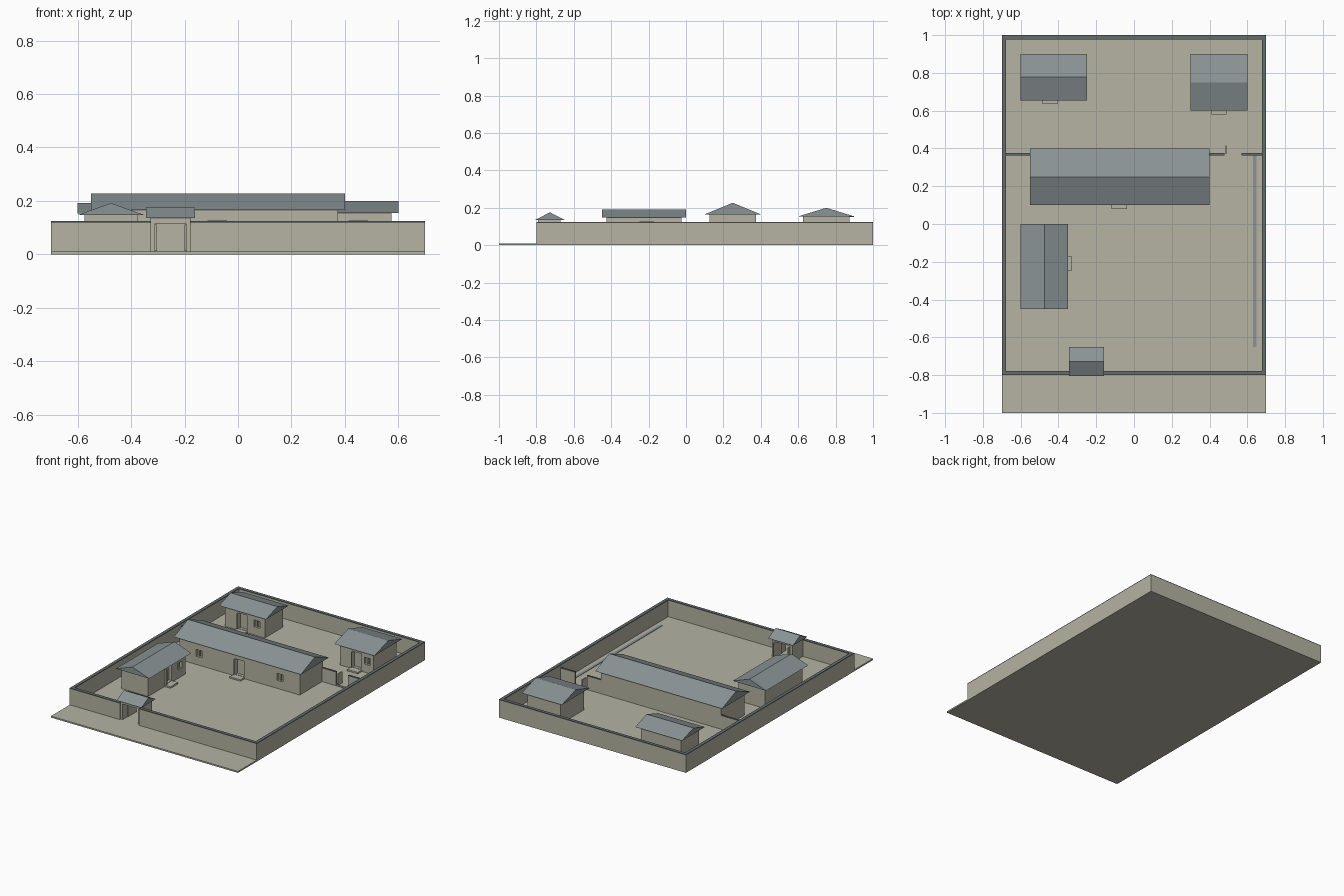
import bpy, bmesh
from mathutils import Matrix, Vector

if "Cube" in bpy.data.objects:
    bpy.data.objects.remove(bpy.data.objects["Cube"])


def mat(name, r, g, b):
    m = bpy.data.materials.new(name)
    lin = [((c / 255 + 0.055) / 1.055) ** 2.4 for c in (r, g, b)]
    m.diffuse_color = (*lin, 1)
    m.use_nodes = True
    m.node_tree.nodes["Principled BSDF"].inputs["Base Color"].default_value = m.diffuse_color
    return m


TAN = mat("tan plaster", 181, 179, 163)
SLATE = mat("slate roof", 138, 147, 149)
CAP = mat("dark coping", 100, 108, 110)


def make(name, bm, material):
    bmesh.ops.recalc_face_normals(bm, faces=bm.faces)
    me = bpy.data.meshes.new(name)
    bm.to_mesh(me)
    bm.free()
    ob = bpy.data.objects.new(name, me)
    me.materials.append(material)
    bpy.context.collection.objects.link(ob)
    return ob


def box(name, x0, x1, y0, y1, z0, z1, material=TAN):
    bm = bmesh.new()
    size = Matrix.Diagonal((x1 - x0, y1 - y0, z1 - z0, 1))
    mid = Matrix.Translation(((x0 + x1) / 2, (y0 + y1) / 2, (z0 + z1) / 2))
    bmesh.ops.create_cube(bm, size=1, matrix=mid @ size)
    return make(name, bm, material)


def gable(name, x0, x1, y0, y1, z0, z1, along_y=False):
    """Solid triangular roof prism."""
    bm = bmesh.new()
    if along_y:
        tri = [(x0, y0, z0), (x1, y0, z0), ((x0 + x1) / 2, y0, z1)]
        move = Vector((0, y1 - y0, 0))
    else:
        tri = [(x0, y0, z0), (x0, y1, z0), (x0, (y0 + y1) / 2, z1)]
        move = Vector((x1 - x0, 0, 0))
    f = bm.faces.new([bm.verts.new(p) for p in tri])
    ext = bmesh.ops.extrude_face_region(bm, geom=[f], use_keep_orig=True)
    bmesh.ops.translate(bm, vec=move,
                        verts=[v for v in ext["geom"] if isinstance(v, bmesh.types.BMVert)])
    return make(name, bm, SLATE)


def cut(ob, cutter):
    cutter.hide_render = True
    cutter.hide_viewport = True
    cutter.display_type = 'WIRE'
    m = ob.modifiers.new("opening", 'BOOLEAN')
    m.operation = 'DIFFERENCE'
    m.solver = 'EXACT'
    m.object = cutter


FLOOR = 0.01
DEEP = 0.02


def house(name, x0, x1, y0, y1, eave, ridge, door, windows, east=False, step=True):
    """Body inset under the roof; openings on the front, or on the +x side."""
    i = 0.025
    body = box(name + "_body", x0 + i, x1 - i, y0 + i, y1 - i, 0.005, eave + 0.001)
    gable(name + "_roof", x0, x1, y0, y1, eave, ridge, east)
    face = x1 - i if east else y0 + i

    def slab(part, a, b, d0, d1, z0, z1):
        # a..b runs along the face, d is the distance out of it
        if east:
            return box(part, face + d0, face + d1, a, b, z0, z1)
        return box(part, a, b, face - d1, face - d0, z0, z1)

    cut(body, slab(name + "_door_cutter", door - 0.035, door + 0.035, -DEEP, 0.01, 0.022, 0.127))
    # open door leaf
    slab(name + "_door_leaf", door - 0.034, door - 0.028, -DEEP, 0.012, 0.022, 0.125)
    if step:
        slab(name + "_step", door - 0.04, door + 0.04, 0, 0.045, 0.005, 0.02)
    for n, w in enumerate(windows):
        cut(body, slab(f"{name}_window_cutter_{n}", w - 0.022, w + 0.022, -DEEP, 0.01, 0.065, 0.112))
        # mullion
        slab(f"{name}_mullion_{n}", w - 0.002, w + 0.002, -DEEP, -0.006, 0.065, 0.112)


# ground slab
box("ground", -0.7, 0.7, -1, 1, 0, FLOOR)

# perimeter walls with coping
T, H = 0.022, 0.118
walls = {
    "left_wall": (-0.7, -0.7 + T, -0.8, 1),
    "right_wall": (0.7 - T, 0.7, -0.8, 1),
    "back_wall": (-0.7 + T, 0.7 - T, 1 - T, 1),
    "front_wall_left": (-0.7 + T, -0.325, -0.8, -0.8 + T),
    "front_wall_right": (-0.18, 0.7 - T, -0.8, -0.8 + T),
}
for name, (x0, x1, y0, y1) in walls.items():
    box(name, x0, x1, y0, y1, 0.005, H)
    box(name + "_coping", x0, x1, y0, y1, H, 0.124, CAP)

# houses
house("main_hall", -0.55, 0.4, 0.1, 0.4, 0.165, 0.227, -0.078, (-0.38, 0.227))
house("back_left_house", -0.6, -0.25, 0.655, 0.9, 0.152, 0.192, -0.445, (-0.335,))
house("back_right_house", 0.3, 0.6, 0.6, 0.9, 0.154, 0.2, 0.45, (0.53,))
house("side_house", -0.6, -0.35, -0.45, 0, 0.147, 0.192, -0.21, (-0.085,), east=True)

# entrance gate: side piers, lintel, open leaves and roof
box("gate_pier_left", -0.33, -0.31, -0.79, -0.67, 0.005, 0.137)
box("gate_pier_right", -0.195, -0.175, -0.79, -0.67, 0.005, 0.137)
box("gate_lintel", -0.31, -0.195, -0.79, -0.67, 0.115, 0.137)
box("gate_leaf_left", -0.31, -0.304, -0.74, -0.65, 0.012, 0.112)
box("gate_leaf_right", -0.201, -0.195, -0.74, -0.65, 0.012, 0.112)
gable("gate_roof", -0.345, -0.16, -0.805, -0.65, 0.136, 0.176)

# inner dividing wall with a small side gate
for name, x0, x1 in (("inner_wall_left", -0.678, -0.525),
                     ("inner_wall_mid", 0.375, 0.48),
                     ("inner_wall_right", 0.57, 0.678)):
    box(name, x0, x1, 0.363, 0.375, 0.005, 0.1)
    box(name + "_coping", x0, x1, 0.363, 0.375, 0.1, 0.105, CAP)
box("side_gate_threshold", 0.48, 0.57, 0.363, 0.375, 0.005, 0.016)
box("side_gate_leaf", 0.484, 0.49, 0.37, 0.415, 0.012, 0.09)

# drain strip along the right wall
box("drain_strip", 0.63, 0.648, -0.65, 0.363, 0.005, 0.013, SLATE)
